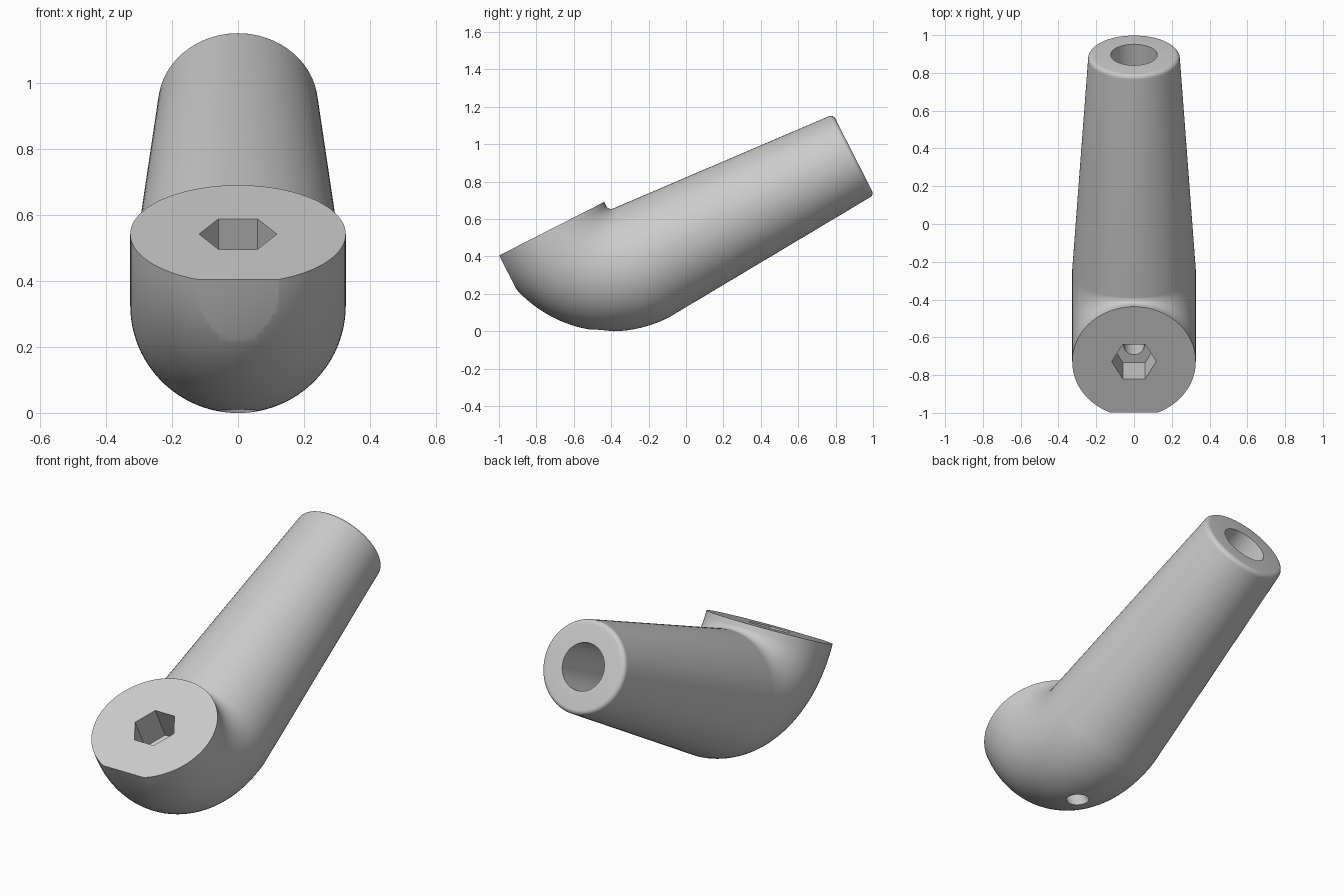
import bpy, bmesh
from math import sin, cos, pi, radians
from mathutils import Matrix

old = bpy.data.objects.get("Cube")
if old:
    bpy.data.objects.remove(old, do_unlink=True)

BEND = 0.355      # elbow centreline radius
RADIUS = 0.327    # body radius
TIP = 1.275       # handle end along its axis
TIP_R = 0.243
FACE = 0.38       # height of the flat head face
FILLET = 0.025

grey = bpy.data.materials.new("satin grey")
grey.use_nodes = True
grey.diffuse_color = (0.6, 0.6, 0.6, 1)
grey.node_tree.nodes["Principled BSDF"].inputs["Base Color"].default_value = (0.6, 0.6, 0.6, 1)

# Tilted working frame: handle axis along local y, head axis along local z
TILT = Matrix.Translation((0, -0.24, 0.365)) @ Matrix.Rotation(radians(27), 4, "X")


def sweep(name, rings, sides, clip=None):
    """Skin rings given as (y, z, radius, turn) and cap both ends."""
    bm = bmesh.new()
    loops = []
    for y, z, r, turn in rings:
        loop = []
        for i in range(sides):
            a = 2 * pi * i / sides
            out = r * sin(a)
            loop.append(bm.verts.new((r * cos(a), y - out * cos(turn), z - out * sin(turn))))
        loops.append(loop)
    for a, b in zip(loops, loops[1:]):
        for i in range(sides):
            j = (i + 1) % sides
            bm.faces.new((a[i], a[j], b[j], b[i]))
    bm.faces.new(loops[0])
    bm.faces.new(loops[-1])
    if clip is not None:
        geom = bm.verts[:] + bm.edges[:] + bm.faces[:]
        cut = bmesh.ops.bisect_plane(bm, geom=geom, plane_co=(0, clip, 0),
                                     plane_no=(0, -1, 0), clear_outer=True)
        edges = [e for e in cut["geom_cut"] if isinstance(e, bmesh.types.BMEdge)]
        bmesh.ops.edgeloop_fill(bm, edges=edges)
    bmesh.ops.recalc_face_normals(bm, faces=bm.faces)
    mesh = bpy.data.meshes.new(name)
    bm.to_mesh(mesh)
    bm.free()
    mesh.materials.append(grey)
    obj = bpy.data.objects.new(name, mesh)
    obj.matrix_world = TILT
    bpy.context.collection.objects.link(obj)
    return obj


# Elbow head, then tapered handle with a rounded rim
rings = [(-BEND, FACE, RADIUS, 0)]
for i in range(33):
    t = pi / 2 * i / 32
    rings.append((-BEND * cos(t), BEND - BEND * sin(t), RADIUS, t))
for i in range(7):
    t = pi / 2 * i / 6
    rings.append((TIP - FILLET + FILLET * sin(t), 0, TIP_R - FILLET + FILLET * cos(t), pi / 2))
body = sweep("elbow_handle", rings, 96, clip=-0.658)

# Hex socket and screw hole in the head, bore in the handle end
cutters = [
    sweep("hex_socket_cutter", [(-BEND, FACE + 0.1, 0.118, 0), (-BEND, FACE - 0.19, 0.118, 0)], 6),
    sweep("screw_hole_cutter", [(-BEND, FACE - 0.1, 0.055, 0), (-BEND, -0.5, 0.055, 0)], 32),
    sweep("bore_cutter", [(TIP - 0.6, 0, 0.123, pi / 2), (TIP + 0.1, 0, 0.123, pi / 2)], 48),
]
bpy.ops.object.select_all(action="DESELECT")
body.select_set(True)
bpy.context.view_layer.objects.active = body
for cutter in cutters:
    cutter.hide_render = True
    mod = body.modifiers.new(cutter.name, "BOOLEAN")
    mod.operation = "DIFFERENCE"
    mod.solver = "EXACT"
    mod.object = cutter
    bpy.ops.object.modifier_apply(modifier=mod.name)
for cutter in cutters:
    bpy.data.objects.remove(cutter, do_unlink=True)

bpy.ops.object.shade_smooth_by_angle(angle=radians(30))
